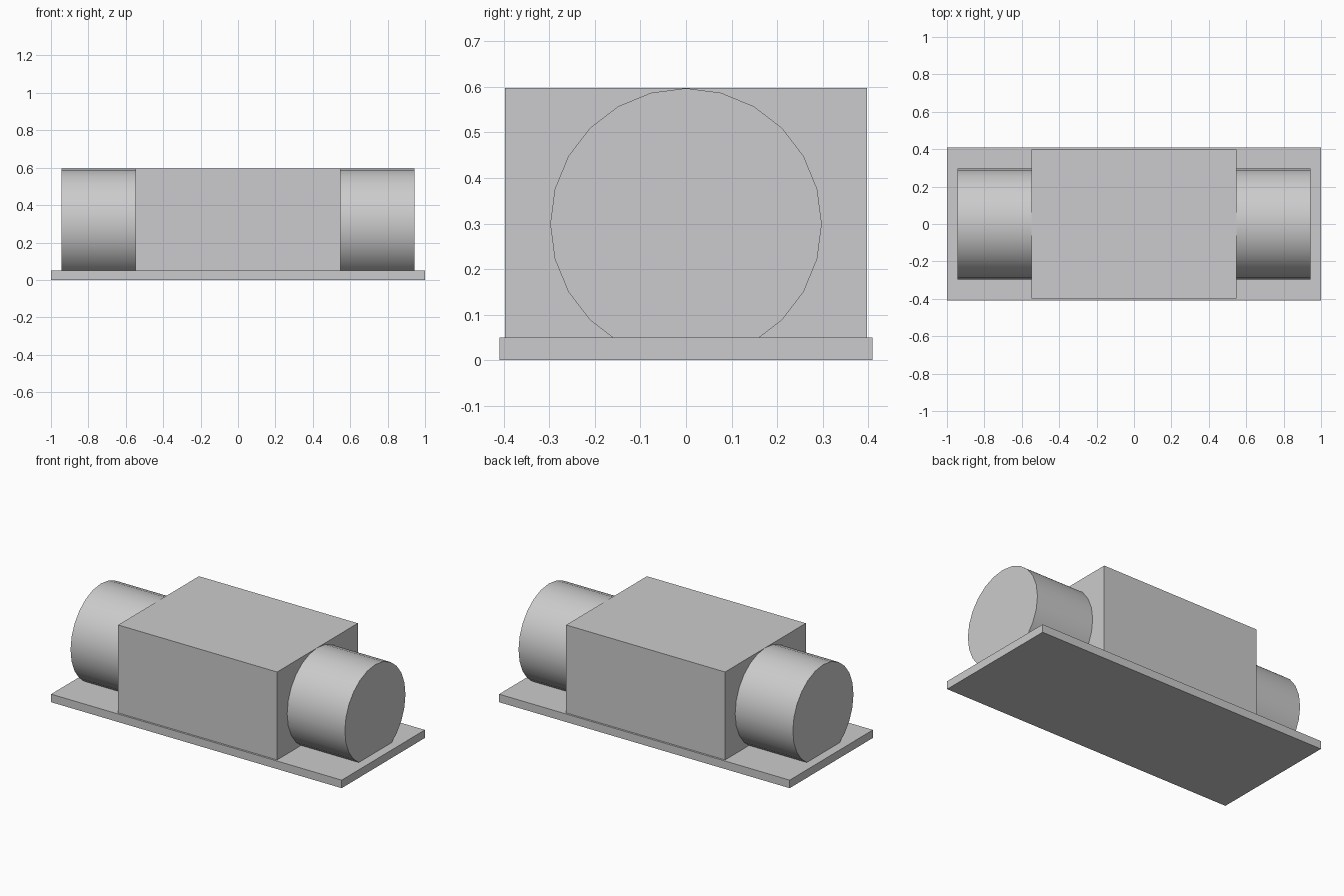
import bpy
import bmesh
from math import radians
from mathutils import Matrix

cube = bpy.data.objects.get("Cube")
if cube:
    bpy.data.objects.remove(cube, do_unlink=True)

# Single plain grey
GREY = (0.6, 0.6, 0.61, 1)
grey = bpy.data.materials.new("plain grey")
grey.use_nodes = True
grey.diffuse_color = GREY
grey.node_tree.nodes["Principled BSDF"].inputs["Base Color"].default_value = GREY

PLATE_TOP = 0.05
TOP = 0.597
RADIUS = 0.298
BODY_X = 0.547
CAP_X = 0.944


def add_object(name, bm):
    mesh = bpy.data.meshes.new(name)
    bm.to_mesh(mesh)
    bm.free()
    mesh.materials.append(grey)
    obj = bpy.data.objects.new(name, mesh)
    bpy.context.collection.objects.link(obj)
    return obj


def block(name, half_x, half_y, low, high):
    bm = bmesh.new()
    size = Matrix.Diagonal((2 * half_x, 2 * half_y, high - low, 1))
    place = Matrix.Translation((0, 0, (low + high) / 2))
    bmesh.ops.create_cube(bm, size=1, matrix=place @ size)
    return add_object(name, bm)


def end_drum(name, side):
    # Horizontal drum, trimmed flat where it sinks into the base plate
    inner = BODY_X - 0.02
    place = Matrix.Translation((side * (inner + CAP_X) / 2, 0, TOP - RADIUS))
    bm = bmesh.new()
    bmesh.ops.create_cone(bm, cap_ends=True, segments=24, radius1=RADIUS,
                          radius2=RADIUS, depth=CAP_X - inner,
                          matrix=place @ Matrix.Rotation(radians(90), 4, "Y"))
    cut = bmesh.ops.bisect_plane(bm, geom=bm.verts[:] + bm.edges[:] + bm.faces[:],
                                 plane_co=(0, 0, PLATE_TOP - 0.01),
                                 plane_no=(0, 0, 1), clear_inner=True)
    edges = [e for e in cut["geom_cut"] if isinstance(e, bmesh.types.BMEdge)]
    bmesh.ops.contextual_create(bm, geom=edges)
    bmesh.ops.recalc_face_normals(bm, faces=bm.faces[:])
    obj = add_object(name, bm)
    bpy.ops.object.select_all(action="DESELECT")
    obj.select_set(True)
    bpy.context.view_layer.objects.active = obj
    bpy.ops.object.shade_smooth_by_angle(angle=radians(30))
    return obj


# Base plate, central body and the drums at both ends
block("base_plate", 1, 0.409, 0, PLATE_TOP)
block("central_body", BODY_X, 0.397, PLATE_TOP, TOP)
end_drum("left_drum", 1)
end_drum("right_drum", -1)
